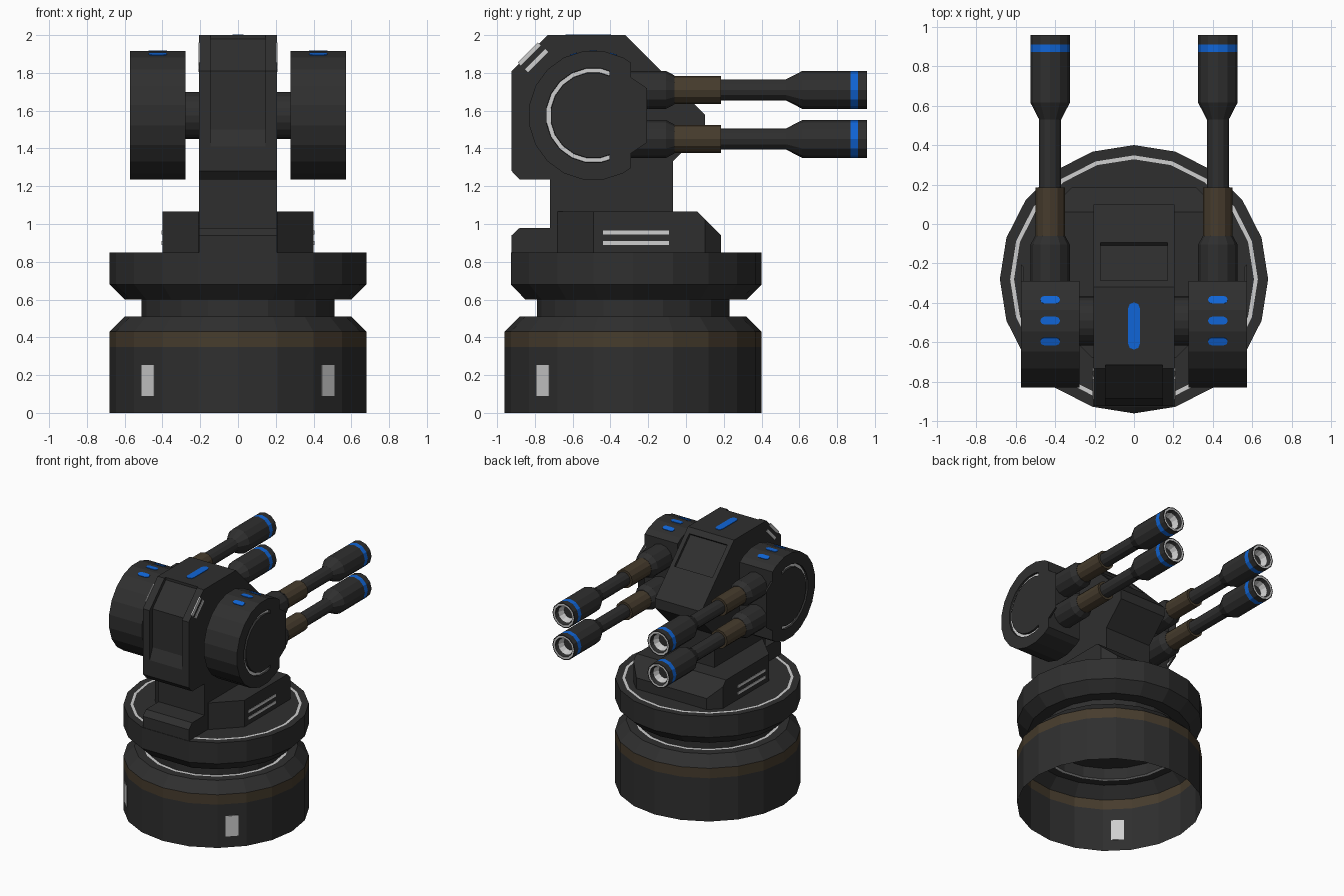
import bpy, bmesh, math
from mathutils import Matrix, Vector

if "Cube" in bpy.data.objects:
    bpy.data.objects.remove(bpy.data.objects["Cube"])

# ---------- materials ----------
def material(name, rgb):
    m = bpy.data.materials.new(name)
    m.diffuse_color = (*rgb, 1)
    m.use_nodes = True
    m.node_tree.nodes["Principled BSDF"].inputs["Base Color"].default_value = m.diffuse_color
    return m

DARK, BROWN, BLUE, SILVER = range(4)
MATS = [material("dark_metal", (0.028, 0.028, 0.028)),
        material("bronze_brown", (0.062, 0.045, 0.026)),
        material("signal_blue", (0.005, 0.13, 0.68)),
        material("silver_trim", (0.62, 0.62, 0.62))]

# ---------- helpers ----------
def finish(bm, name, mat=None, mirror=False):
    bmesh.ops.recalc_face_normals(bm, faces=bm.faces)
    if mat is not None:
        for f in bm.faces:
            f.material_index = mat
    me = bpy.data.meshes.new(name)
    bm.to_mesh(me)
    bm.free()
    ob = bpy.data.objects.new(name, me)
    bpy.context.collection.objects.link(ob)
    for m in MATS:
        me.materials.append(m)
    if mirror:
        ob.modifiers.new("mirror", 'MIRROR').use_axis[0] = True
    return ob

def lathe(profile, n, matrix, phase=0, skip=()):
    """profile rows: (radius, height, material of the strip leading to the next row)"""
    bm = bmesh.new()
    angs = [phase + 2 * math.pi * i / n for i in range(n) if i not in skip]
    rings = []
    for r, h, _ in profile:
        if r == 0:
            rings.append([bm.verts.new((0, 0, h))] * len(angs))
        else:
            rings.append([bm.verts.new((r * math.cos(a), r * math.sin(a), h)) for a in angs])
    for k in range(len(rings) - 1):
        lo, hi = rings[k], rings[k + 1]
        for i in range(len(angs)):
            j = (i + 1) % len(angs)
            vs = list(dict.fromkeys([lo[i], lo[j], hi[j], hi[i]]))
            bm.faces.new(vs).material_index = profile[k][2]
    bm.transform(matrix)
    return bm

def prism(pts, lo, hi, axis='Z', matrix=None):
    """extrude a 2D outline; axis X means the outline is (y, z)"""
    bm = bmesh.new()
    put = (lambda p, d: (d, *p)) if axis == 'X' else (lambda p, d: (*p, d))
    a = [bm.verts.new(put(p, lo)) for p in pts]
    b = [bm.verts.new(put(p, hi)) for p in pts]
    bm.faces.new(a)
    bm.faces.new(b)
    for i in range(len(pts)):
        j = (i + 1) % len(pts)
        bm.faces.new((a[i], a[j], b[j], b[i]))
    if matrix:
        bm.transform(matrix)
    bmesh.ops.recalc_face_normals(bm, faces=bm.faces)
    return bm

def rect(w, h):
    return [(-w / 2, -h / 2), (w / 2, -h / 2), (w / 2, h / 2), (-w / 2, h / 2)]

def pill(length, width):
    r, c = width / 2, length / 2 - width / 2
    right = [(c + r * math.cos(t), r * math.sin(t)) for t in [math.radians(a) for a in (-90, -45, 0, 45, 90)]]
    return right + [(-x, -y) for x, y in right]

def cut(ob, bm):
    cutter = finish(bm, "cutter")
    mod = ob.modifiers.new("cut", 'BOOLEAN')
    mod.operation, mod.solver, mod.object = 'DIFFERENCE', 'EXACT', cutter
    bpy.context.view_layer.objects.active = ob
    bpy.ops.object.modifier_apply(modifier=mod.name)
    bpy.data.objects.remove(cutter)

T, R = Matrix.Translation, Matrix.Rotation
rad = math.radians
CY = -0.28                      # turret axis
HUB = Vector((0, -0.49, 1.575))  # gun pivot

# ---------- base shell, open underneath, with neck ----------
finish(lathe([(0.68, 0, DARK), (0.68, 0.35, BROWN), (0.68, 0.43, DARK), (0.60, 0.51, DARK),
              (0.535, 0.51, SILVER), (0.51, 0.51, DARK), (0.51, 0.60, DARK)], 20, T((0, CY, 0))), "base")
for i, ang in enumerate((-45, -135)):
    m = T((0, CY, 0.172)) @ R(rad(ang), 4, 'Z') @ T((0.672, 0, 0)) @ R(rad(90), 4, 'Y')
    finish(prism(rect(0.165, 0.095), -0.004, 0.004, matrix=m), f"base_marking_{i}", SILVER)

# ---------- turntable, flattened at the front ----------
finish(lathe([(0, 0.60, DARK), (0.60, 0.60, DARK), (0.68, 0.68, DARK), (0.68, 0.85, DARK), (0.628, 0.85, SILVER),
              (0.608, 0.85, DARK), (0, 0.85, DARK)], 20, T((0, CY, 0)), skip={15}), "turntable")

# ---------- platform with sloped rear edge ----------
half = [(0.21, -0.68), (0.40, -0.49), (0.40, 0.10), (0.315, 0.185)]
bm = prism(half + [(-x, y) for x, y in reversed(half)], 0.85, 1.065)
res = bmesh.ops.bisect_plane(bm, geom=bm.verts[:] + bm.edges[:] + bm.faces[:], plane_co=(0, 0.06, 1.065),
                             plane_no=(0, 1, 1), clear_outer=True)
bmesh.ops.contextual_create(bm, geom=[e for e in res["geom_cut"] if isinstance(e, bmesh.types.BMEdge)])
finish(bm, "platform", DARK)
for i, z in enumerate((0.90, 0.955)):
    m = T((0.40, -0.265, z)) @ R(rad(90), 4, 'Y')
    finish(prism(rect(0.02, 0.35), -0.004, 0.004, matrix=m), f"platform_stripe_{i}", SILVER, True)

# ---------- central body ----------
side = [(-0.923, 0.85), (-0.923, 0.94), (-0.88, 0.98), (-0.72, 0.98), (-0.72, 1.235), (-0.88, 1.235),
        (-0.923, 1.28), (-0.923, 1.81), (-0.733, 2.0), (-0.32, 2.0), (0.10, 1.58), (0.10, 1.50),
        (-0.07, 1.33), (-0.07, 0.85)]
body = finish(prism(side, -0.206, 0.206, 'X'), "body", DARK)
# front channel and rear sloped panel
cut(body, prism([(-1.0, 1.41), (-0.923, 1.41), (-0.885, 1.50), (-0.885, 1.81), (-0.715, 1.98),
                 (-0.715, 2.1), (-1.0, 2.1)], -0.145, 0.145, 'X'))
cut(body, prism(rect(0.34, 0.27), -0.02, 0.1, matrix=T((0, -0.19, 1.87)) @ R(rad(-45), 4, 'X')))
# body lights and stripes
finish(prism(pill(0.24, 0.06), -0.004, 0.004, matrix=T((0, -0.517, 2.0)) @ R(rad(90), 4, 'Z')), "roof_light", BLUE)
for i, (y, z) in enumerate(((-0.83, 1.9), (-0.791, 1.865))):
    m = T((0.206, y, z)) @ R(rad(45), 4, 'X') @ R(rad(90), 4, 'Y')
    finish(prism(rect(0.022, 0.15), -0.004, 0.004, matrix=m), f"body_stripe_{i}", SILVER, True)

# ---------- axle and gun hubs ----------
finish(lathe([(0.125, 0.19, DARK), (0.125, 0.29, DARK)], 20, T(HUB) @ R(rad(90), 4, 'Y')), "axle", DARK, True)
arc = [(0.344 * math.cos(a), 0.344 * math.sin(a)) for a in [rad(9 + 18 * i) for i in range(20)]]
outline = [(0.2, 0.277)] + [p for p in arc if p[0] < 0.195] + [(0.2, -0.277)]
bm = prism(outline, 0.277, 0.573, 'X', T(HUB))
cap = max(bm.faces, key=lambda f: f.calc_center_median().x)
for thick, depth, mat in ((0.09, 0, DARK), (0.002, -0.015, DARK), (0.022, 0, SILVER), (0.002, 0.015, DARK)):
    new = bmesh.ops.inset_individual(bm, faces=[cap], thickness=thick, depth=depth, use_even_offset=True)
    for f in new["faces"]:
        f.material_index = mat
cap.material_index = DARK
finish(bm, "gun_hub", mirror=True)
for i in range(3):
    m = T(HUB + Vector((0.425, 0, 0))) @ R(rad(18 * (i - 1)), 4, 'X') @ T((0, 0, 0.34))
    finish(prism(pill(0.10, 0.04), -0.004, 0.004, matrix=m), f"hub_light_{i}", BLUE, True)

# ---------- gun barrels with sleeve, flared muzzle and bore ----------
barrel = [(0.10, -0.30, DARK), (0.10, -0.105, DARK), (0.076, -0.06, DARK), (0.074, -0.06, BROWN),
          (0.074, 0.185, BROWN), (0.056, 0.185, DARK), (0.056, 0.53, DARK), (0.10, 0.615, DARK),
          (0.10, 0.872, BLUE), (0.10, 0.91, DARK), (0.10, 0.958, DARK), (0.092, 0.958, SILVER),
          (0.078, 0.958, DARK), (0.066, 0.93, SILVER), (0.05, 0.88, DARK), (0, 0.88, DARK)]
for name, z in (("upper_barrel", 1.71), ("lower_barrel", 1.45)):
    finish(lathe(barrel, 12, T((0.425, 0, z)) @ R(rad(-90), 4, 'X')), name, mirror=True)
